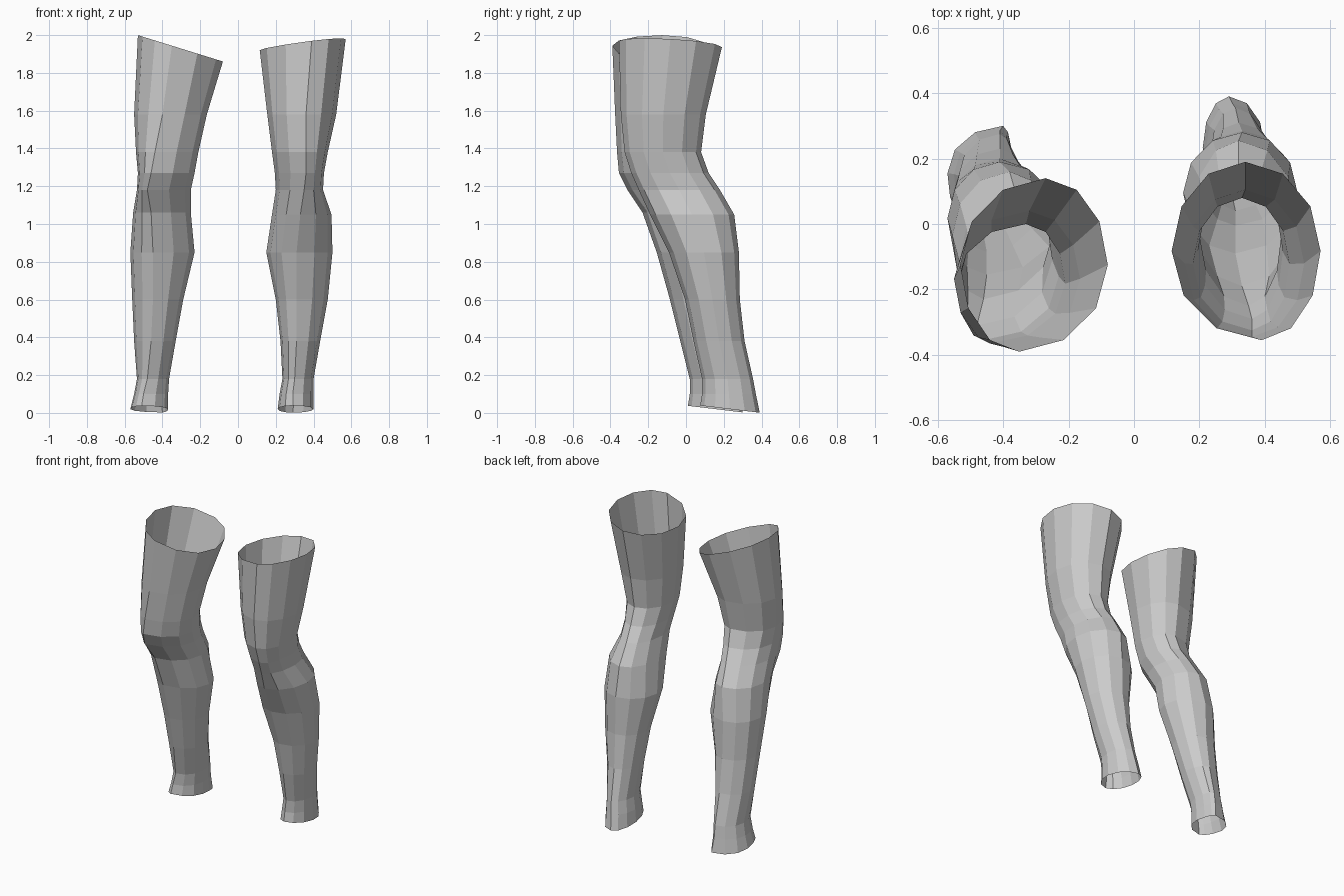
import bpy, bmesh, math

QUARTER = 3  # facets per quarter of the cross-section

# Ring: z, outer/inner x limits (min, max), y limits (front, back), x of front ridge, x of back ridge
LEFT = [
    (1.93, -0.53, -0.08, -0.39, 0.14, -0.35, -0.27),
    (1.58, -0.55, -0.165, -0.375, 0.04, -0.40, -0.32),
    (1.38, -0.54, -0.21, -0.365, 0.00, -0.44, -0.33),
    (1.27, -0.53, -0.23, -0.355, 0.035, -0.46, -0.34),
    (1.18, -0.535, -0.25, -0.31, 0.09, -0.48, -0.36),
    (1.06, -0.555, -0.25, -0.23, 0.16, -0.46, -0.38),
    (0.85, -0.57, -0.23, -0.155, 0.19, -0.45, -0.41),
    (0.60, -0.56, -0.29, -0.085, 0.20, -0.45, -0.41),
    (0.38, -0.55, -0.33, -0.03, 0.23, -0.46, -0.41),
    (0.18, -0.535, -0.365, 0.02, 0.275, -0.48, -0.41),
    (0.10, -0.55, -0.37, 0.02, 0.285, -0.50, -0.41),
    (0.02, -0.57, -0.37, 0.01, 0.30, -0.51, -0.40),
]
RIGHT = [
    (1.95, 0.115, 0.57, -0.355, 0.19, 0.39, 0.34),
    (1.58, 0.155, 0.52, -0.345, 0.105, 0.36, 0.34),
    (1.38, 0.18, 0.475, -0.325, 0.08, 0.36, 0.33),
    (1.27, 0.195, 0.455, -0.29, 0.12, 0.36, 0.33),
    (1.18, 0.20, 0.45, -0.25, 0.18, 0.35, 0.32),
    (1.05, 0.18, 0.495, -0.19, 0.255, 0.33, 0.32),
    (0.85, 0.15, 0.50, -0.09, 0.28, 0.31, 0.33),
    (0.60, 0.20, 0.475, -0.005, 0.285, 0.31, 0.33),
    (0.38, 0.225, 0.435, 0.04, 0.31, 0.31, 0.32),
    (0.18, 0.235, 0.40, 0.085, 0.355, 0.30, 0.31),
    (0.10, 0.22, 0.40, 0.085, 0.37, 0.29, 0.30),
    (0.02, 0.21, 0.40, 0.075, 0.39, 0.29, 0.29),
]


def ring_points(ring, tilt):
    """Lopsided oval through four extreme points, with the plane tilted."""
    z, x0, x1, y0, y1, xf, xb = ring
    ym = (y0 + y1) / 2
    ends = [(x1, ym), (xb, y1), (x0, ym), (xf, y0)]
    points = []
    for q in range(4):
        a, b = ends[q], ends[(q + 1) % 4]
        for i in range(QUARTER):
            c = math.cos(i / QUARTER * math.pi / 2)
            s = math.sin(i / QUARTER * math.pi / 2)
            if q % 2 == 0:
                x, y = b[0] + (a[0] - b[0]) * c, a[1] + (b[1] - a[1]) * s
            else:
                x, y = a[0] + (b[0] - a[0]) * s, b[1] + (a[1] - b[1]) * c
            points.append((x, y, z + tilt[0] * (x - (x0 + x1) / 2) + tilt[1] * (y - ym)))
    return points


def make_leg(name, rings, top_tilt):
    bm = bmesh.new()
    loops = []
    for i, ring in enumerate(rings):
        tilt = (0, 0)
        if i == 0:
            tilt = top_tilt
        elif i == len(rings) - 1:
            tilt = (0, -0.12)
        loops.append([bm.verts.new(p) for p in ring_points(ring, tilt)])
    # Tube walls, open at thigh and ankle
    for upper, lower in zip(loops, loops[1:]):
        n = len(upper)
        for i in range(n):
            j = (i + 1) % n
            bm.faces.new((upper[i], lower[i], lower[j], upper[j]))
    mesh = bpy.data.meshes.new(name)
    bm.to_mesh(mesh)
    bm.free()
    bpy.context.collection.objects.link(bpy.data.objects.new(name, mesh))


# The two legs differ slightly in pose
make_leg("left_leg", LEFT, (-0.31, 0))
make_leg("right_leg", RIGHT, (0.13, -0.05))
